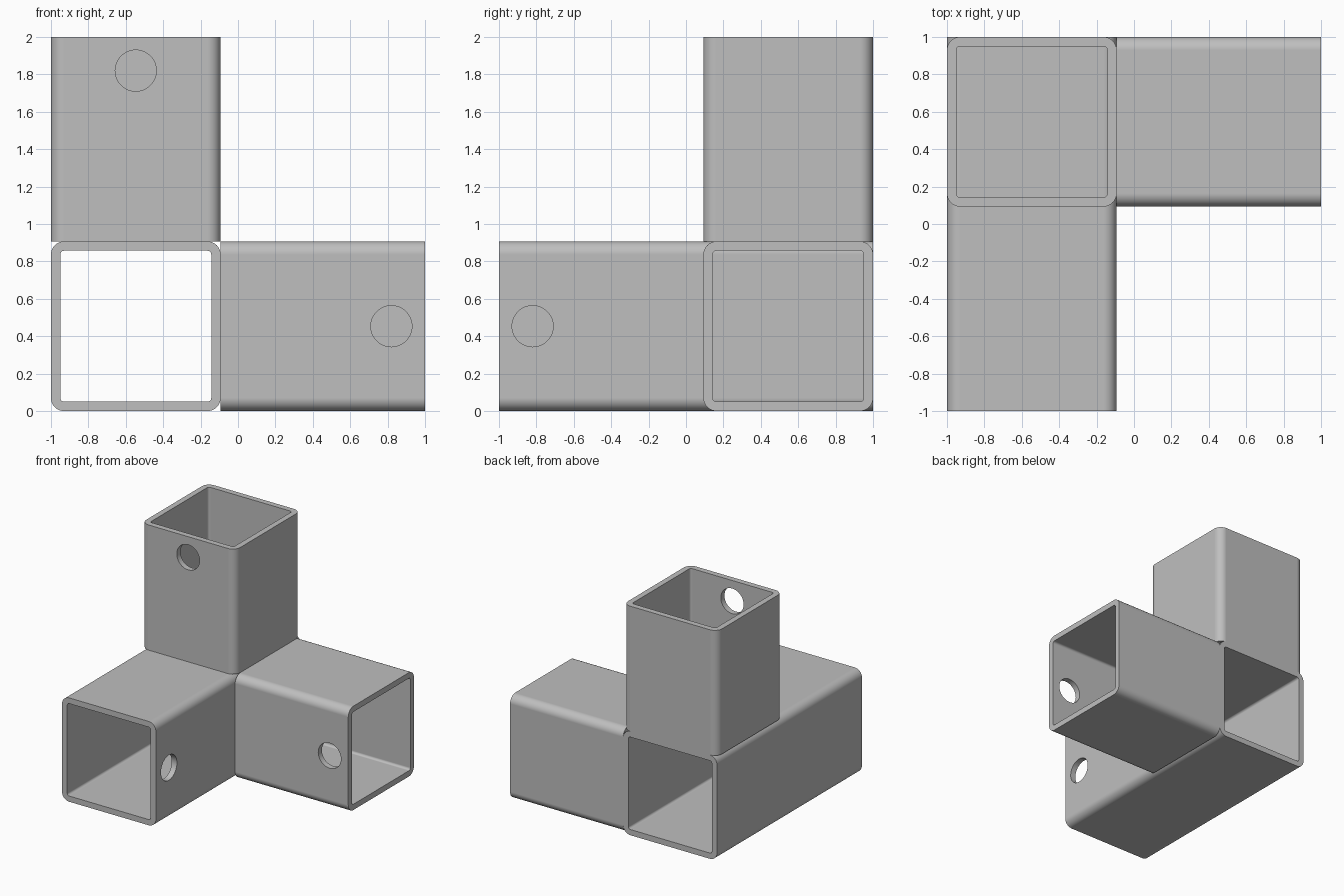
import bpy, bmesh, math
from mathutils import Vector, Matrix

cube = bpy.data.objects.get("Cube")
if cube:
    bpy.data.objects.remove(cube, do_unlink=True)

SIZE, WALL, RADIUS, HOLE = 0.907, 0.05, 0.07, 0.11
HALF = SIZE / 2
NEAR = -1 + HALF      # centre of the corner on x
FAR = 1 - HALF        # centre of the corner on y

steel = bpy.data.materials.new("grey_steel")
steel.use_nodes = True
grey = (0.52, 0.52, 0.52, 1)
steel.diffuse_color = grey
steel.node_tree.nodes["Principled BSDF"].inputs["Base Color"].default_value = grey


def ring(bm, half, radius, height, steps=8):
    """Rounded square loop of vertices at one height."""
    verts = []
    for corner in range(4):
        turn = corner * math.pi / 2
        centre = Matrix.Rotation(turn, 3, 'Z') @ Vector((half - radius, half - radius, height))
        for i in range(steps + 1):
            a = turn + i / steps * math.pi / 2
            verts.append(bm.verts.new(centre + radius * Vector((math.cos(a), math.sin(a), 0))))
    return verts


def square_tube(name, start, end, hole_centre, hole_axis):
    """Hollow square tube from start to end with one hole through one wall."""
    start, end = Vector(start), Vector(end)
    length = (end - start).length
    bm = bmesh.new()
    loops = [ring(bm, HALF, RADIUS, 0), ring(bm, HALF, RADIUS, length),
             ring(bm, HALF - WALL, RADIUS - WALL, length), ring(bm, HALF - WALL, RADIUS - WALL, 0)]
    count = len(loops[0])
    for a, b in zip(loops, loops[1:] + loops[:1]):
        for i in range(count):
            j = (i + 1) % count
            bm.faces.new((a[i], a[j], b[j], b[i]))
    bmesh.ops.recalc_face_normals(bm, faces=bm.faces)
    axis = (end - start).normalized()
    bm.transform(Matrix.Translation(start) @ axis.to_track_quat('Z', 'Y').to_matrix().to_4x4())
    mesh = bpy.data.meshes.new(name)
    bm.to_mesh(mesh)
    bm.free()
    tube = bpy.data.objects.new(name, mesh)
    bpy.context.collection.objects.link(tube)
    mesh.materials.append(steel)

    # Drill the pin hole
    turn = Vector(hole_axis).to_track_quat('Z', 'Y').to_euler()
    bpy.ops.mesh.primitive_cylinder_add(vertices=48, radius=HOLE, depth=4 * WALL,
                                        location=hole_centre, rotation=turn)
    drill = bpy.context.object
    drill.hide_render = True
    drill.data.materials.append(steel)
    cut = tube.modifiers.new("pin_hole", 'BOOLEAN')
    cut.operation, cut.solver, cut.object = 'DIFFERENCE', 'EXACT', drill
    bpy.ops.object.select_all(action='DESELECT')
    tube.select_set(True)
    bpy.context.view_layer.objects.active = tube
    bpy.ops.object.modifier_apply(modifier=cut.name)
    bpy.data.objects.remove(drill, do_unlink=True)
    bpy.ops.object.shade_smooth_by_angle(angle=math.radians(30))
    weighted = tube.modifiers.new("flat_walls", 'WEIGHTED_NORMAL')
    weighted.keep_sharp = True


# Long through tube, side arm and upright post
inner = NEAR + HALF
square_tube("through_tube", (NEAR, -1, HALF), (NEAR, 1, HALF),
            (inner, -0.82, HALF), (1, 0, 0))
square_tube("side_arm", (inner, FAR, HALF), (1, FAR, HALF),
            (0.82, FAR - HALF, HALF), (0, 1, 0))
square_tube("upright_post", (NEAR, FAR, SIZE), (NEAR, FAR, 2),
            (NEAR, FAR - HALF, 1.82), (0, 1, 0))
